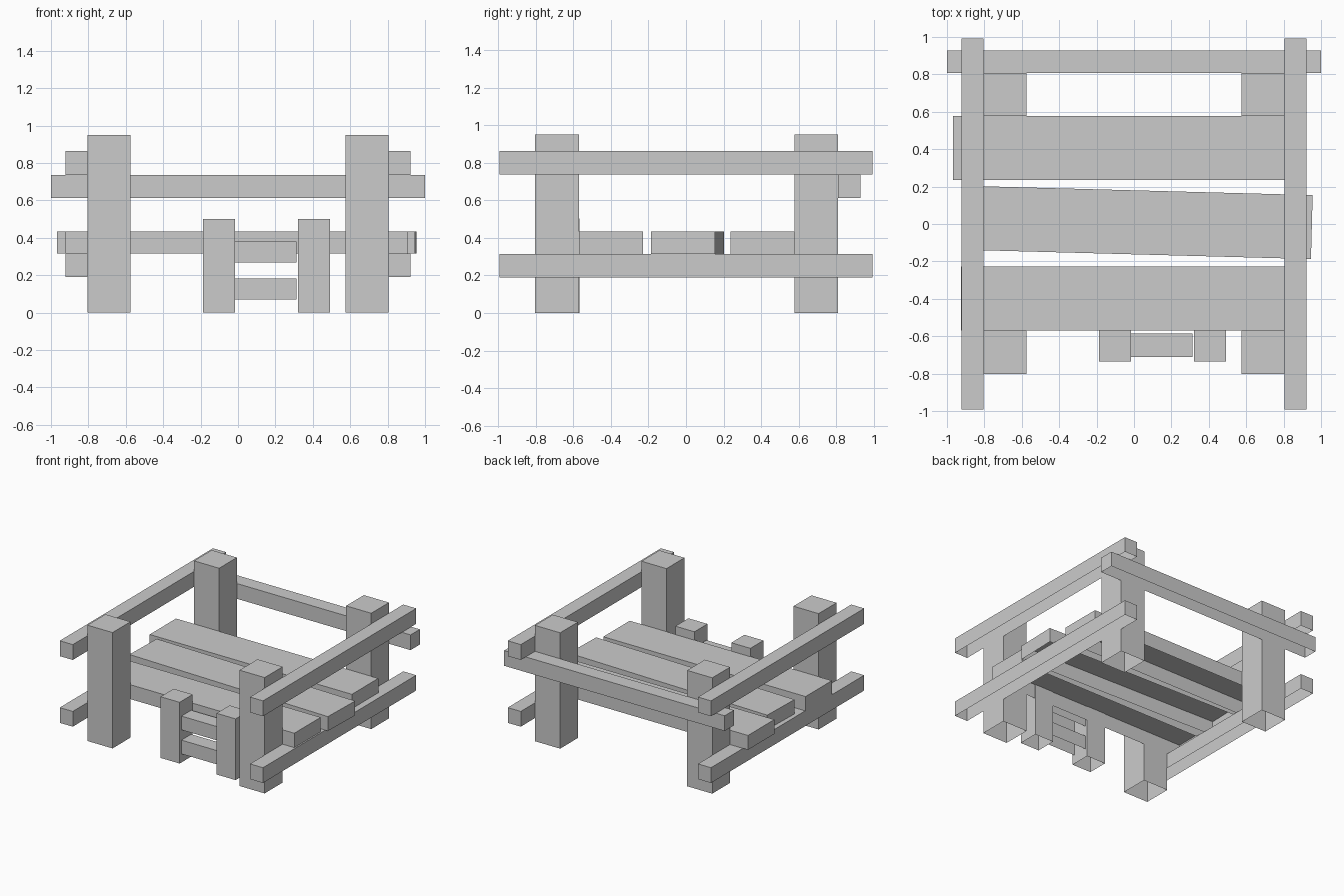
import bpy
import bmesh
import math

default = bpy.data.objects.get("Cube")
if default:
    bpy.data.objects.remove(default, do_unlink=True)

# One plain grey for the whole frame
GREY = (0.6, 0.6, 0.6, 1.0)
grey = bpy.data.materials.new("plain_grey")
grey.use_nodes = True
grey.diffuse_color = GREY
grey.node_tree.nodes["Principled BSDF"].inputs["Base Color"].default_value = GREY


def beam(name, x, y, z, turn=0.0):
    """Box between (low, high) limits on each axis, left open underneath."""
    bm = bmesh.new()
    bmesh.ops.create_cube(bm, size=1.0)
    size = [hi - lo for lo, hi in (x, y, z)]
    bmesh.ops.scale(bm, vec=size, verts=bm.verts)
    bm.normal_update()
    under = [f for f in bm.faces if f.normal.z < -0.5]
    bmesh.ops.delete(bm, geom=under, context='FACES_ONLY')
    mesh = bpy.data.meshes.new(name)
    bm.to_mesh(mesh)
    bm.free()
    mesh.materials.append(grey)
    obj = bpy.data.objects.new(name, mesh)
    obj.location = [(lo + hi) / 2 for lo, hi in (x, y, z)]
    obj.rotation_euler.z = turn
    bpy.context.collection.objects.link(obj)
    return obj


def side(s, lo, hi):
    """Limits mirrored to the side given by the sign s."""
    return tuple(sorted((s * lo, s * hi)))


# Corner posts and the long side rails fixed to their outer faces
for s, label in ((1, "left"), (-1, "right")):
    for y, end in (((-0.803, -0.57), "front"), ((0.578, 0.808), "back")):
        beam(f"{end}_{label}_post", side(s, 0.576, 0.804), y, (0, 0.95))
    for z, level in (((0.19, 0.315), "lower"), ((0.737, 0.863), "upper")):
        beam(f"{level}_{label}_rail", side(s, 0.804, 0.922), (-0.993, 0.993), z)

# Rail across the back
beam("back_rail", (-1, 1), (0.808, 0.928), (0.612, 0.737))

# Deck planks, the middle one slightly crooked
DECK = (0.315, 0.433)
beam("front_plank", (-0.925, 0.91), (-0.57, -0.228), DECK)
beam("middle_plank", (-0.884, 0.951), (-0.163, 0.179), DECK, math.radians(-1.53))
beam("back_plank", (-0.967, 0.868), (0.236, 0.578), DECK)

# Short ladder at the front
for x, label in (((-0.188, -0.015), "right"), ((0.32, 0.493), "left")):
    beam(f"ladder_{label}_post", x, (-0.735, -0.566), (0, 0.502))
for z, level in (((0.07, 0.183), "lower"), ((0.267, 0.38), "upper")):
    beam(f"ladder_{level}_rung", (-0.015, 0.312), (-0.711, -0.585), z)
